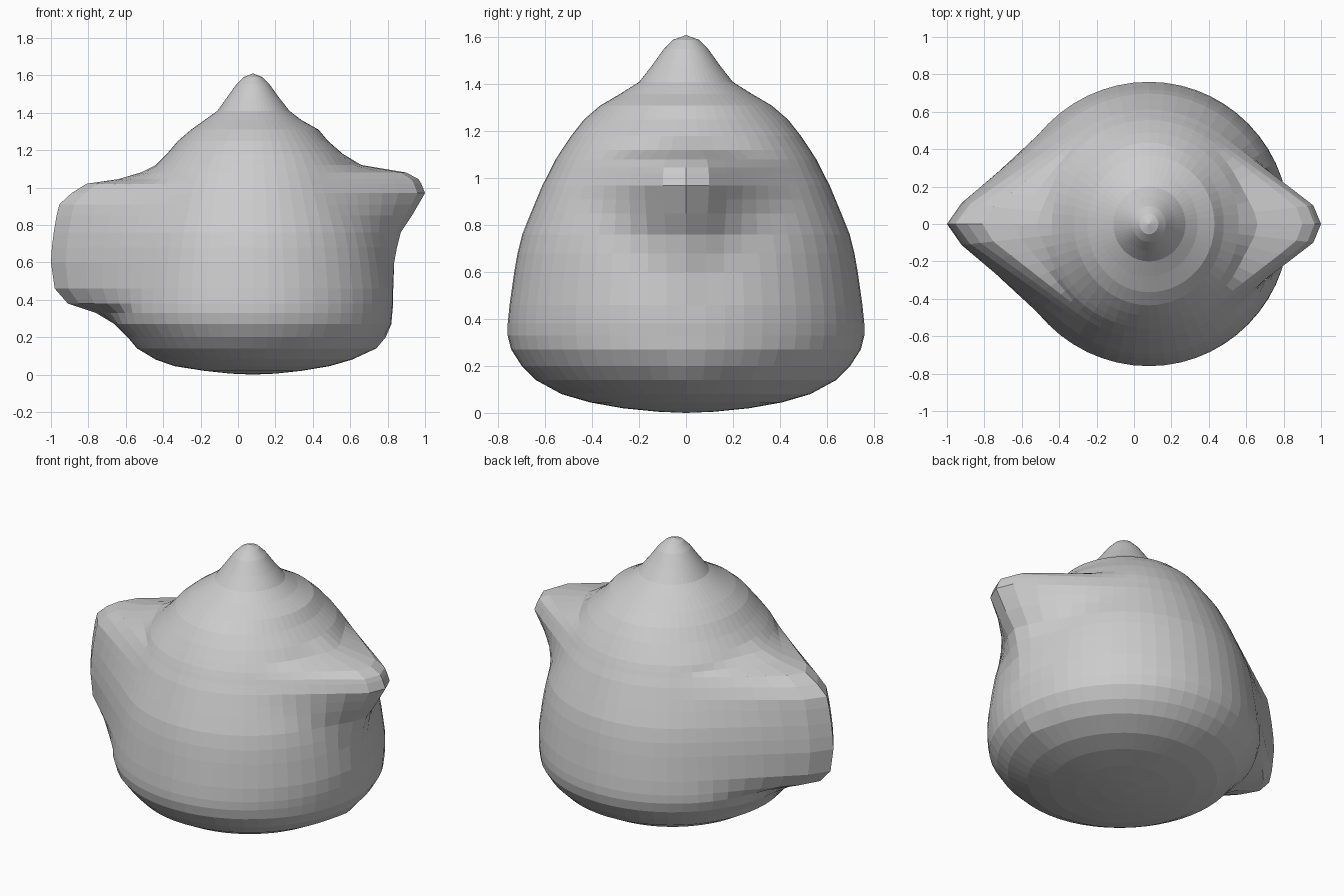
import bpy, bmesh, math

if "Cube" in bpy.data.objects:
    bpy.data.objects.remove(bpy.data.objects["Cube"])

CX = 0.08      # axis of the round body
SEG = 56

# z, body radius, left edge x, right edge x
LEVELS = [
    (0.005, 0.12, -0.04, 0.20), (0.02, 0.27, -0.18, 0.34),
    (0.045, 0.41, -0.34, 0.49), (0.08, 0.53, -0.44, 0.61),
    (0.14, 0.64, -0.54, 0.74), (0.20, 0.70, -0.59, 0.79),
    (0.27, 0.745, -0.66, 0.82), (0.33, 0.76, -0.76, 0.825),
    (0.38, 0.76, -0.91, 0.83), (0.46, 0.752, -0.98, 0.83),
    (0.60, 0.732, -1.00, 0.835), (0.68, 0.718, -0.995, 0.85),
    (0.76, 0.698, -0.985, 0.87), (0.85, 0.662, -0.97, 0.93),
    (0.91, 0.637, -0.955, 0.965), (0.97, 0.612, -0.89, 1.00),
    (1.02, 0.586, -0.81, 0.98), (1.045, 0.574, -0.64, 0.965),
    (1.08, 0.556, -0.52, 0.90), (1.12, 0.53, -0.44, 0.66),
    (1.18, 0.49, -0.38, 0.56), (1.25, 0.435, -0.32, 0.48),
    (1.31, 0.365, -0.25, 0.43), (1.36, 0.28, -0.18, 0.34),
    (1.41, 0.20, -0.11, 0.275), (1.48, 0.145, -0.06, 0.22),
    (1.55, 0.095, -0.01, 0.17), (1.59, 0.055, 0.03, 0.13),
]


def hull_radius(theta, r, d, t):
    """Ray length inside a circle r wrapped together with a tip t reaching d."""
    if d <= r:
        return 1 / math.hypot(math.cos(theta) / d, math.sin(theta) / r)
    c = d - t
    phi = math.acos((r - t) / c)
    tip_angle = math.atan2(t * math.sin(phi), c + t * math.cos(phi))
    if theta < tip_angle:
        return c * math.cos(theta) + math.sqrt(max(0, t * t - (c * math.sin(theta)) ** 2))
    if theta < phi:
        return r / math.cos(theta - phi)
    return r


bm = bmesh.new()
rings = []
for z, r, left, right in LEVELS:
    ring = []
    for i in range(SEG):
        a = 2 * math.pi * i / SEG
        ca, sa = math.cos(a), math.sin(a)
        theta = math.acos(min(1, abs(ca)))
        if ca >= 0:
            d, t = right - CX, min(0.14, r * 0.5)    # spout side
        else:
            d, t = CX - left, min(0.10, r * 0.5)     # handle side
        p = hull_radius(theta, r, d, t)
        ring.append(bm.verts.new((CX + p * ca, p * sa, z)))
    rings.append(ring)

# side walls
for lo, hi in zip(rings, rings[1:]):
    for i in range(SEG):
        j = (i + 1) % SEG
        bm.faces.new((lo[i], lo[j], hi[j], hi[i]))

# close the base and the knob
for ring, z in ((rings[0], 0.0), (rings[-1], 1.61)):
    pole = bm.verts.new((CX, 0, z))
    for i in range(SEG):
        bm.faces.new((ring[i], ring[(i + 1) % SEG], pole))

bmesh.ops.recalc_face_normals(bm, faces=bm.faces)
mesh = bpy.data.meshes.new("wrapped_pot")
bm.to_mesh(mesh)
bm.free()
bpy.context.collection.objects.link(bpy.data.objects.new("wrapped_pot", mesh))
